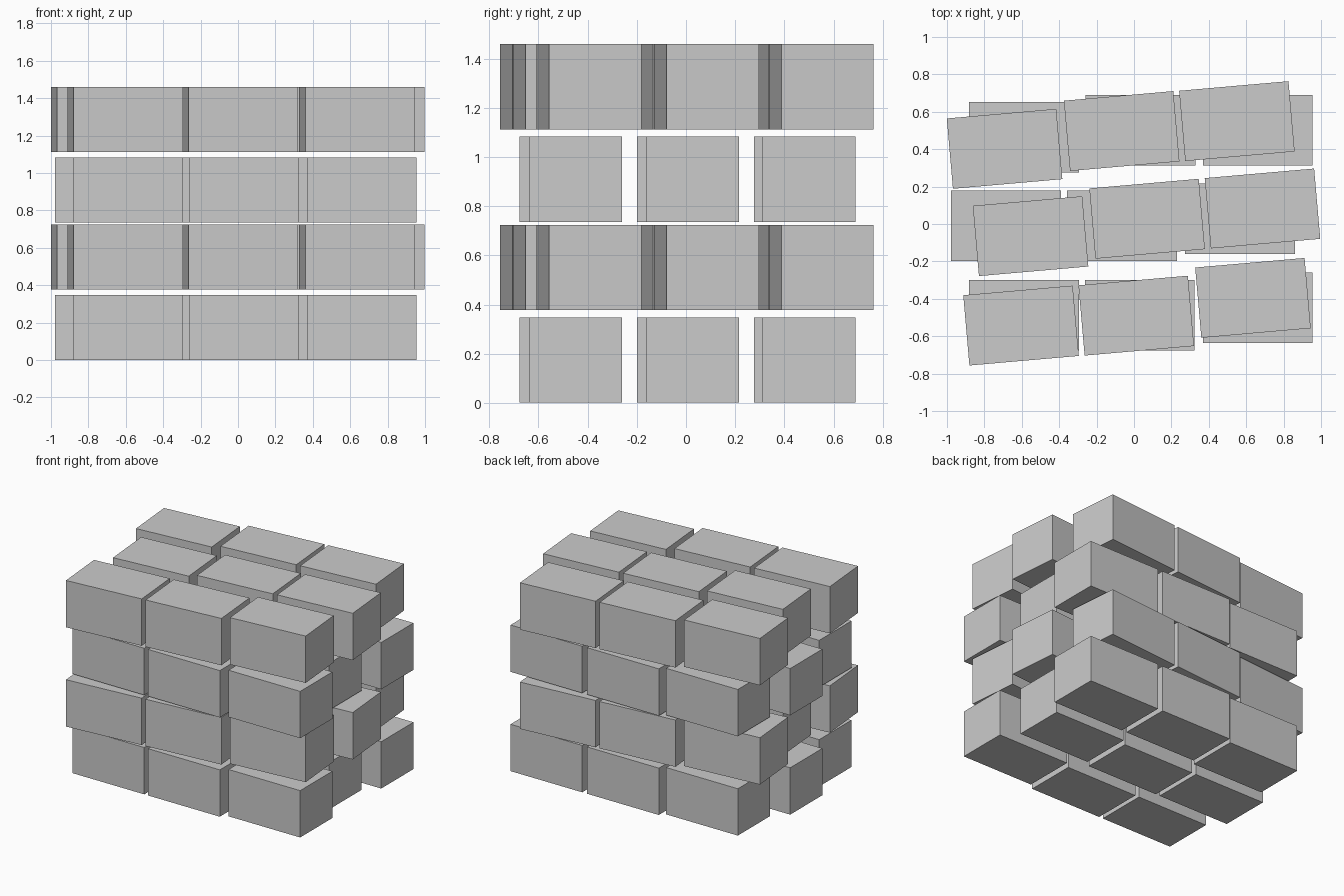
import bpy
from math import radians

SIZE = (0.587, 0.377, 0.347)      # one block
PERIOD = 0.735                    # height of a straight + turned layer pair

# block centres (x, y) in the straight layer: front, middle, back rows
STRAIGHT = [(-0.588, -0.488), (0.031, -0.488), (0.662, -0.449),
            (-0.685, -0.010), (-0.064, -0.010), (0.566, 0.028),
            (-0.588, 0.464), (0.034, 0.500), (0.662, 0.500)]

# block centres in the turned layer
TURNED = [(-0.604, -0.543), (0.012, -0.490), (0.636, -0.395),
          (-0.553, -0.065), (0.070, 0.028), (0.687, 0.083),
          (-0.692, 0.402), (-0.066, 0.497), (0.550, 0.550)]


def block(name, x, y, bottom, angle):
    bpy.ops.mesh.primitive_cube_add(size=1, location=(x, y, bottom + SIZE[2] / 2),
                                    rotation=(0, 0, radians(angle)))
    ob = bpy.context.object
    ob.name = name
    ob.scale = SIZE


# stacked layers, alternately straight and slightly turned
for pair in range(2):
    for kind, centres, lift, angle in (("straight", STRAIGHT, 0.001, 0),
                                       ("turned", TURNED, 0.377, 5)):
        for i, (x, y) in enumerate(centres):
            block(f"{kind}_block_{pair + 1}_{i + 1}", x, y, lift + pair * PERIOD, angle)
